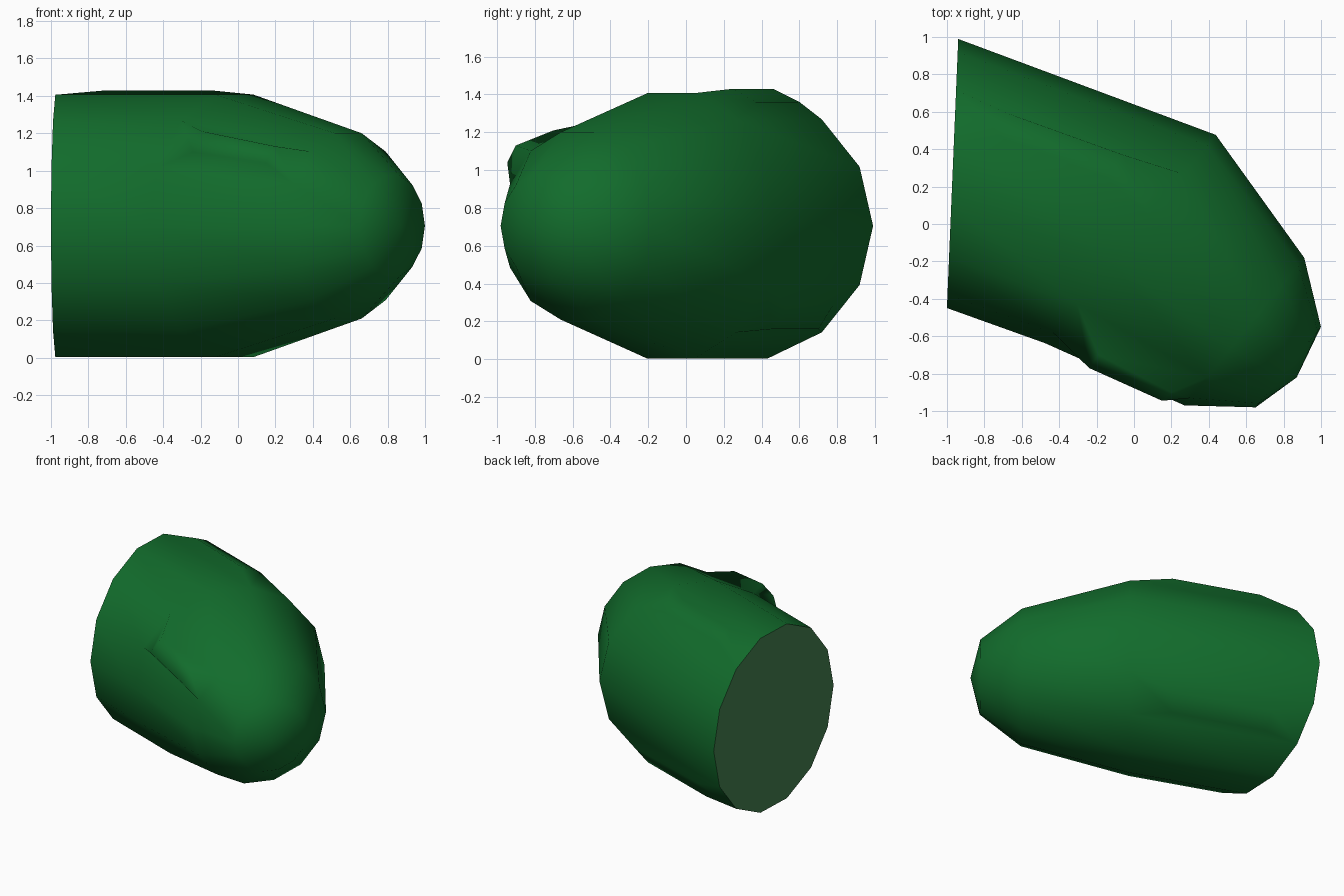
import bpy, bmesh
from math import cos, sin, tau
from mathutils import Vector

if "Cube" in bpy.data.objects:
    bpy.data.objects.remove(bpy.data.objects["Cube"])

SIDES = 14
Z_MID = 0.705
# cross-sections along the bent body: centre x, centre y, in-plane direction, radius
RINGS = [
    (-0.97, 0.27, (0.042, 0.999), 0.72),    # flat end
    (-0.02, -0.08, (0.635, 0.773), 0.72),   # shoulder
    (0.59, -0.575, (0.63, 0.777), 0.508),   # taper
    (0.825, -0.765, (0.63, 0.777), 0.277),  # nose
]
TIP = (0.87, -0.82, Z_MID)

# raised facets: (ring, side) -> four outer corners
BUMPS = {
    (1, 5): [(-0.19, -0.70, 1.21), (-0.24, -0.77, 1.10), (0.15, -0.945, 1.04), (0.20, -0.90, 1.13)],
    (0, 2): [(-0.70, 0.60, 1.36), (-0.70, 0.46, 1.43), (-0.15, 0.25, 1.43), (-0.06, 0.37, 1.36)],
    (0, 12): [(-0.67, 0.70, 0.16), (-0.66, 0.78, 0.29), (0.08, 0.54, 0.29), (0.02, 0.46, 0.16)],
}


def material(name, colour):
    mat = bpy.data.materials.new(name)
    mat.diffuse_color = (*colour, 1)
    mat.use_nodes = True
    mat.node_tree.nodes["Principled BSDF"].inputs["Base Color"].default_value = mat.diffuse_color
    return mat


bm = bmesh.new()

# ring vertices
loops = []
for cx, cy, (dx, dy), r in RINGS:
    loops.append([bm.verts.new((cx + dx * r * cos(tau * i / SIDES),
                                cy + dy * r * cos(tau * i / SIDES),
                                Z_MID + r * sin(tau * i / SIDES))) for i in range(SIDES)])

# side walls, with a raised pad on the chosen facets
for k in range(len(loops) - 1):
    for i in range(SIDES):
        j = (i + 1) % SIDES
        quad = [loops[k][i], loops[k][j], loops[k + 1][j], loops[k + 1][i]]
        if (k, i) in BUMPS:
            pad = [bm.verts.new(p) for p in BUMPS[k, i]]
            bm.faces.new(pad)
            for a in range(4):
                b = (a + 1) % 4
                bm.faces.new([quad[a], quad[b], pad[b], pad[a]])
        else:
            bm.faces.new(quad)

# pointed nose
tip = bm.verts.new(TIP)
for i in range(SIDES):
    bm.faces.new([loops[-1][i], loops[-1][(i + 1) % SIDES], tip])
for f in bm.faces:
    f.smooth = True

# flat end in a paler green
cap = bm.faces.new(loops[0])
cap.material_index = 1
cap.smooth = False
for e in cap.edges:
    e.smooth = False

bmesh.ops.recalc_face_normals(bm, faces=bm.faces)
mesh = bpy.data.meshes.new("rounded_stub")
bm.to_mesh(mesh)
bm.free()
mesh.materials.append(material("dark_green", (0.006, 0.15, 0.025)))
mesh.materials.append(material("pale_green", (0.06, 0.22, 0.08)))
bpy.context.collection.objects.link(bpy.data.objects.new("rounded_stub", mesh))
